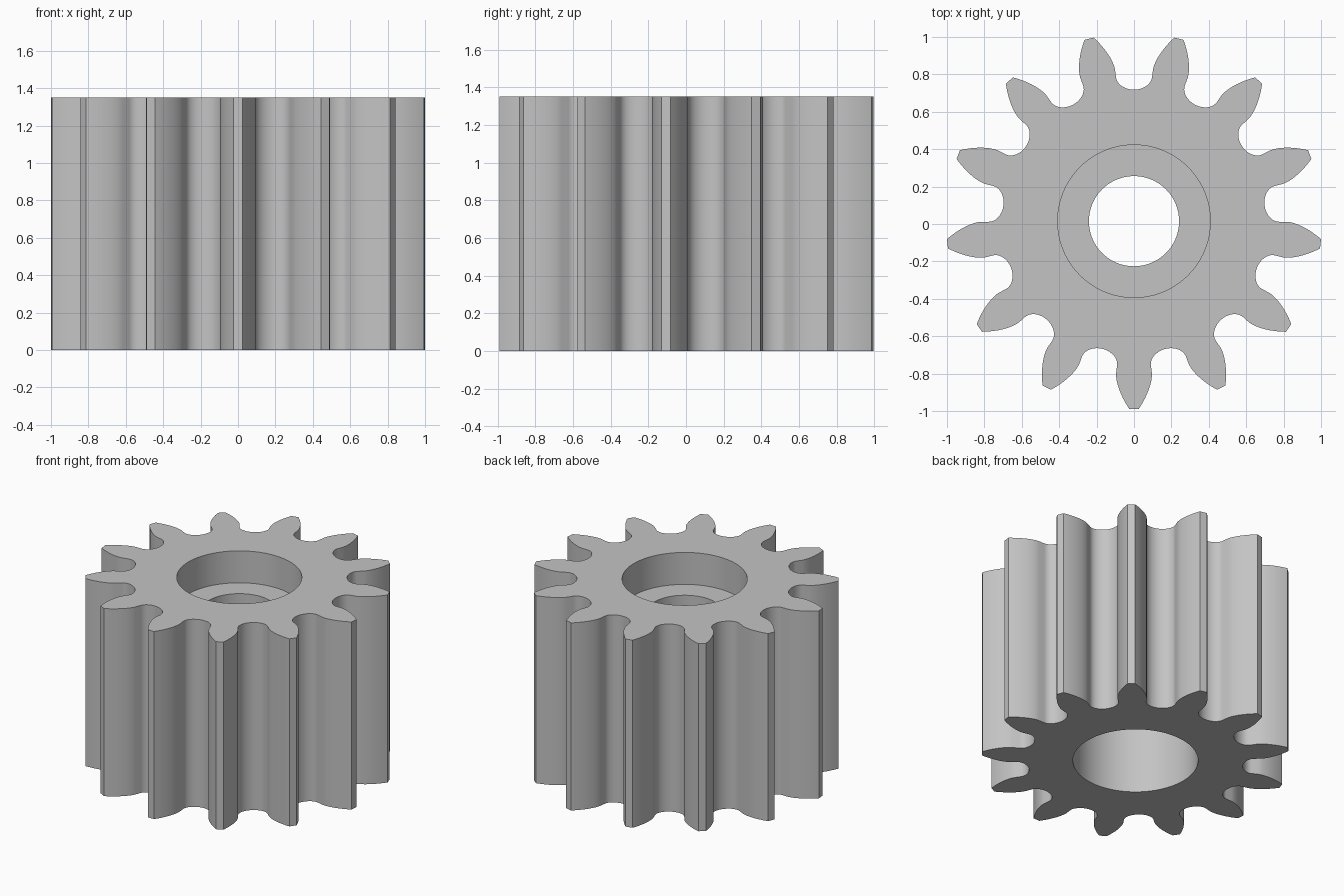
import bpy, bmesh, math

cube = bpy.data.objects.get("Cube")
if cube:
    bpy.data.objects.remove(cube, do_unlink=True)

TEETH = 13
HEIGHT = 1.35
CENTRE_Y = 0.015
TIP_R, BASE_R, FLANK_R, ROOT_R = 1.005, 0.82, 0.775, 0.703
BORE_R, RECESS_R = 0.241, 0.408
WEB_TOP, WEB_BOTTOM = 1.12, 0.80
HALF_TOOTH = 0.117              # half angle of a tooth at the base circle
PITCH = 2 * math.pi / TEETH

steel = bpy.data.materials.new("plain grey")
steel.use_nodes = True
grey = (0.55, 0.55, 0.55, 1)
steel.diffuse_color = grey
steel.node_tree.nodes["Principled BSDF"].inputs["Base Color"].default_value = grey


def half_tooth():
    """(angle, radius) pairs from the tip corner down to the middle of the gap."""
    pts = []
    for i in range(11):                       # involute flank
        r = TIP_R + (BASE_R - TIP_R) * i / 10
        a = math.acos(BASE_R / r) if r > BASE_R else 0
        pts.append((HALF_TOOTH - (math.tan(a) - a), r))
    gap = PITCH / 2 - HALF_TOOTH
    for i in range(11):                       # rounded root
        t = math.pi / 2 * i / 10
        pts.append((PITCH / 2 - gap * math.cos(t),
                    FLANK_R - (FLANK_R - ROOT_R) * math.sin(t)))
    return pts


def gear_outline():
    half = half_tooth()
    tooth = [(-a, r) for a, r in reversed(half[:-1])] + half
    return [(a + k * PITCH - math.pi / 2, r) for k in range(TEETH) for a, r in tooth]


def circle(radius, n=96):
    return [(2 * math.pi * i / n, radius) for i in range(n)]


bm = bmesh.new()


def ring(polar, z):
    verts = [bm.verts.new((r * math.cos(a), r * math.sin(a) + CENTRE_Y, z)) for a, r in polar]
    edges = [bm.edges.new((v, verts[i - 1])) for i, v in enumerate(verts)]
    return verts, edges


def wall(lower, upper):
    a, b = lower[0], upper[0]
    for i in range(len(a)):
        bm.faces.new((a[i - 1], a[i], b[i], b[i - 1]))


def annulus(outer, inner):
    bmesh.ops.triangle_fill(bm, edges=outer[1] + inner[1], use_beauty=True)


# Toothed rim
outline = gear_outline()
rim_low, rim_high = ring(outline, 0), ring(outline, HEIGHT)
wall(rim_low, rim_high)

# Recess at each end, joined by a narrower bore
low_mouth, low_floor = ring(circle(RECESS_R), 0), ring(circle(RECESS_R), WEB_BOTTOM)
high_floor, high_mouth = ring(circle(RECESS_R), WEB_TOP), ring(circle(RECESS_R), HEIGHT)
bore_low, bore_high = ring(circle(BORE_R), WEB_BOTTOM), ring(circle(BORE_R), WEB_TOP)
wall(low_mouth, low_floor)
wall(high_floor, high_mouth)
wall(bore_low, bore_high)

# End faces and web ledges
annulus(rim_low, low_mouth)
annulus(rim_high, high_mouth)
annulus(low_floor, bore_low)
annulus(high_floor, bore_high)

bmesh.ops.recalc_face_normals(bm, faces=bm.faces[:])
mesh = bpy.data.meshes.new("pinion_gear")
bm.to_mesh(mesh)
bm.free()
mesh.materials.append(steel)

gear = bpy.data.objects.new("pinion_gear", mesh)
bpy.context.collection.objects.link(gear)
bpy.ops.object.select_all(action='DESELECT')
gear.select_set(True)
bpy.context.view_layer.objects.active = gear
bpy.ops.object.shade_smooth_by_angle(angle=math.radians(30))
